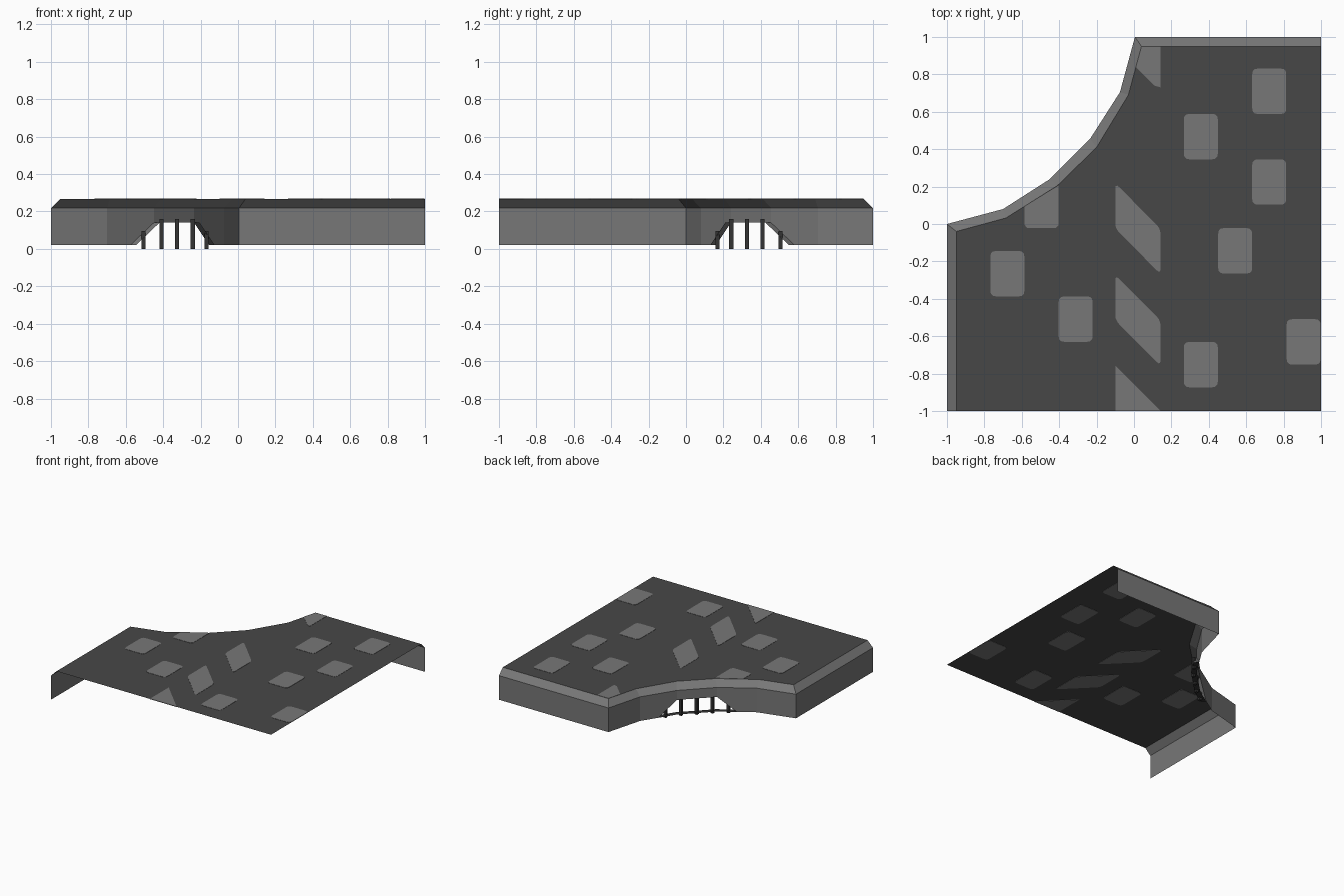
import bpy, bmesh
from mathutils import Vector

if "Cube" in bpy.data.objects:
    bpy.data.objects.remove(bpy.data.objects["Cube"])


def material(name, v):
    m = bpy.data.materials.new(name)
    m.diffuse_color = (v, v, v, 1)
    m.use_nodes = True
    m.node_tree.nodes["Principled BSDF"].inputs["Base Color"].default_value = m.diffuse_color
    return m


GREY = material("concrete_grey", 0.185)
DARK = material("dark_paving", 0.064)
IRON = material("iron_bars", 0.033)

Z0, Z_OPEN, Z1, Z2 = 0.02, 0.14, 0.218, 0.267


def build(name, faces, mat):
    """Object from a list of faces, each a list of points."""
    bm = bmesh.new()
    for f in faces:
        bm.faces.new([bm.verts.new(p) for p in f])
    bmesh.ops.remove_doubles(bm, verts=bm.verts, dist=1e-4)
    me = bpy.data.meshes.new(name)
    bm.to_mesh(me)
    bm.free()
    me.materials.append(mat)
    ob = bpy.data.objects.new(name, me)
    bpy.context.collection.objects.link(ob)
    return ob


def at(p, z):
    return (p[0], p[1], z)


# Plan outlines: outer wall line and inner line at the top of the bevel
outer = [(-1, -1), (-1, 0), (-0.70, 0.08), (-0.45, 0.24),
         (-0.235, 0.455), (-0.075, 0.705), (0.005, 1), (1, 1)]
inner = [(-0.95, -1), (-0.95, -0.04), (-0.685, 0.032), (-0.41, 0.205),
         (-0.20, 0.41), (-0.03, 0.69), (0.04, 0.95), (1, 0.95)]


def mid(a, b):
    return ((a[0] + b[0]) / 2, (a[1] + b[1]) / 2)


# Walls, with a drain opening through the middle of the curve
m1, m2 = mid(outer[2], outer[3]), mid(outer[4], outer[5])
walls, bevels = [], []
for i in range(7):
    a, b = outer[i], outer[i + 1]
    top = [at(a, Z1), at(b, Z1)]
    if i == 2:
        walls.append([at(a, Z0)] + top + [at(b, Z_OPEN), at(m1, Z0)])
    elif i == 3:
        walls.append([at(a, Z_OPEN)] + top + [at(b, Z_OPEN)])
    elif i == 4:
        walls.append([at(m2, Z0), at(a, Z_OPEN)] + top + [at(b, Z0)])
    else:
        walls.append([at(a, Z0)] + top + [at(b, Z0)])
    bevels.append([at(a, Z1), at(inner[i], Z2), at(inner[i + 1], Z2), at(b, Z1)])
build("side_walls", walls, GREY)
build("bevelled_rim", bevels, GREY)

# Flat deck
build("deck", [[at(p, Z2) for p in reversed(inner + [(1, -1)])]], DARK)

# Reveal around the opening, and its thin sill
D = Vector((0.03, -0.03, 0))
ring = [Vector(at(m1, Z0)), Vector(at(outer[3], Z_OPEN)),
        Vector(at(outer[4], Z_OPEN)), Vector(at(m2, Z0))]
build("opening_reveal", [[a, b, b + D, a + D] for a, b in zip(ring, ring[1:])], GREY)
sill = [Vector(at(p, Z0)) for p in (m1, outer[3], outer[4], m2)]
build("opening_sill", [[a, a + D, b + D, b] for a, b in zip(sill, sill[1:])], IRON)


def prism(pts, z0, z1):
    """Faces of an upright prism on a counter-clockwise outline."""
    n = len(pts)
    sides = [[at(pts[i], z0), at(pts[(i + 1) % n], z0),
              at(pts[(i + 1) % n], z1), at(pts[i], z1)] for i in range(n)]
    return sides + [[at(p, z1) for p in pts], [at(p, z0) for p in reversed(pts)]]


# Grate bars
bars = []
for x, y, h in [(-0.505, 0.168, 0.095), (-0.41, 0.242, 0.16), (-0.327, 0.327, 0.16),
                (-0.242, 0.41, 0.16), (-0.168, 0.505, 0.095)]:
    r = 0.011
    bars += prism([(x - r, y - r), (x + r, y - r), (x + r, y + r), (x - r, y + r)], 0, h)
build("grate_bars", bars, IRON)


def rounded(pts, r=0.03):
    """Outline with each corner replaced by a short curve."""
    out = []
    for i, p in enumerate(pts):
        c = Vector(p)
        a = c + (Vector(pts[i - 1]) - c).normalized() * r
        b = c + (Vector(pts[(i + 1) % len(pts)]) - c).normalized() * r
        for t in (0, 0.33, 0.67, 1):
            out.append(tuple(a * (1 - t) ** 2 + c * 2 * t * (1 - t) + b * t * t))
    return out


# Inlaid slabs: rectangles given by their lower left corner
W, H = 0.182, 0.243
shapes = []
for x, y in [(0.632, 0.588), (0.266, 0.346), (0.632, 0.103), (0.45, -0.265),
             (0.266, -0.873), (0.816, -0.752), (-0.768, -0.387), (-0.403, -0.63)]:
    shapes.append(rounded([(x, y), (x + W, y), (x + W, y + H), (x, y + H)]))
# Diagonal row
for y in (-0.025, -0.515):
    shapes.append(rounded([(-0.1, y), (0.142, y - 0.243), (0.142, y), (-0.1, y + 0.243)]))
# Slabs cut by the tile edges
shapes.append([(-0.1, -1), (0.142, -1), (-0.1, -0.757)])
shapes.append([(0.01, 0.84), (0.11, 0.74), (0.142, 0.73), (0.142, 0.95), (0.04, 0.95)])
shapes.append([(-0.585, -0.005), (-0.57, -0.022), (-0.42, -0.022), (-0.403, -0.005),
               (-0.403, 0.205), (-0.585, 0.095)])
for s in shapes:
    build("inlaid_slab", prism(s, Z2 - 0.002, Z2 + 0.002), GREY)
